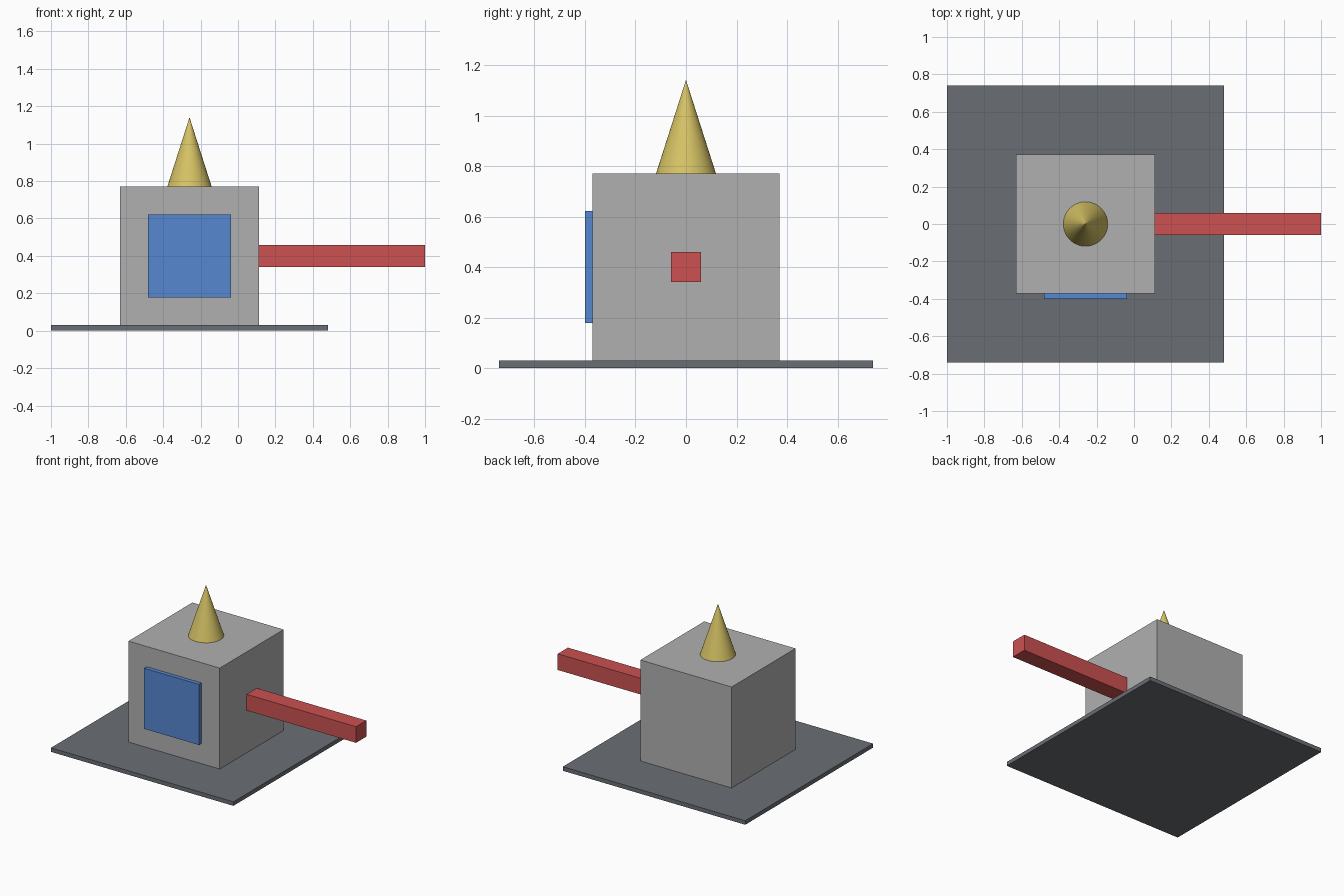
import bpy

if "Cube" in bpy.data.objects:
    bpy.data.objects.remove(bpy.data.objects["Cube"])

U = 2 / 2.7           # one body width
CX = -1 + U           # centre of base, body and spike
BASE_H = 0.04 * U
MID = BASE_H + U / 2  # mid height of the body


def material(name, rgb):
    """Flat colour from 0-255 sRGB values."""
    m = bpy.data.materials.new(name)
    lin = [((c / 255 + 0.055) / 1.055) ** 2.4 for c in rgb]
    m.diffuse_color = (*lin, 1)
    m.use_nodes = True
    m.node_tree.nodes["Principled BSDF"].inputs["Base Color"].default_value = m.diffuse_color
    return m


def finish(name, mat):
    ob = bpy.context.object
    ob.name = name
    ob.data.materials.append(mat)
    return ob


def box(name, centre, size, mat):
    bpy.ops.mesh.primitive_cube_add(size=1, location=centre)
    ob = finish(name, mat)
    ob.scale = size
    bpy.ops.object.transform_apply(location=False, rotation=False, scale=True)
    return ob


slate = material("slate_grey", (106, 110, 116))
grey = material("light_grey", (176, 176, 176))
blue = material("blue", (86, 136, 209))
red = material("red", (204, 81, 81))
gold = material("gold", (214, 195, 101))

# Ground plate and cube body
box("base_plate", (CX, 0, BASE_H / 2), (2 * U, 2 * U, BASE_H), slate)
box("body", (CX, 0, MID), (U, U, U), grey)

# Raised square panel on the front
box("front_panel", (CX, -U / 2 - 0.02 * U, MID), (0.6 * U, 0.04 * U, 0.6 * U), blue)

# Square arm reaching out to the right
box("side_arm", (CX + 1.1 * U, 0, MID), (1.2 * U, 0.16 * U, 0.16 * U), red)

# Spike on top
bpy.ops.mesh.primitive_cone_add(vertices=64, radius1=0.16 * U, radius2=0, depth=0.5 * U,
                                location=(CX, 0, BASE_H + 1.25 * U))
finish("top_spike", gold)
